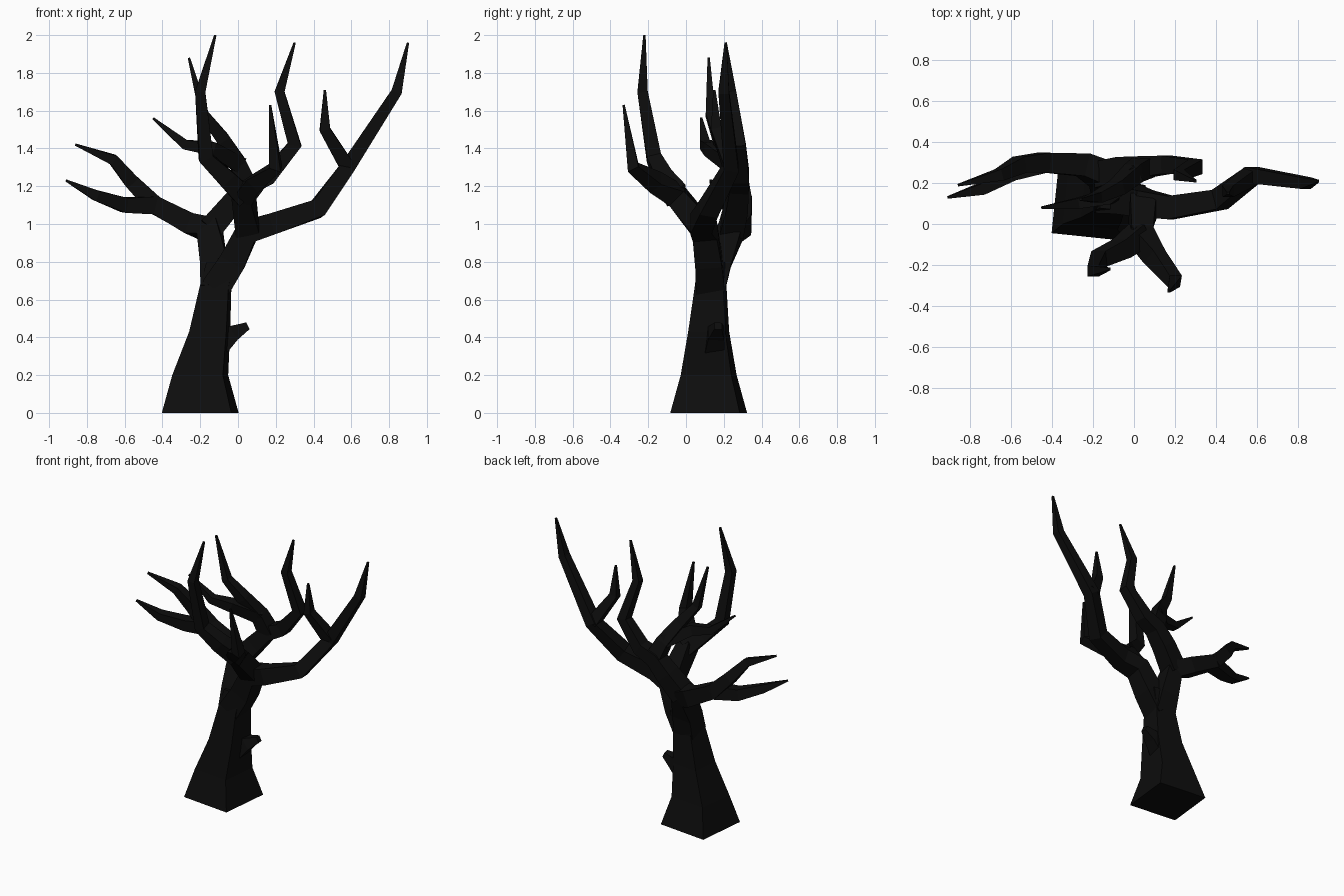
import bpy
import bmesh
from math import radians, cos, sin
from mathutils import Vector

default_cube = bpy.data.objects.get("Cube")
if default_cube:
    bpy.data.objects.remove(default_cube, do_unlink=True)

# One near-black bark colour
bark_colour = (0.004, 0.004, 0.004, 1)
bark = bpy.data.materials.new("charred_bark")
bark.use_nodes = True
bark.diffuse_color = bark_colour
bark.node_tree.nodes["Principled BSDF"].inputs["Base Color"].default_value = bark_colour


def square_ring(bm, centre, axis, width, twist):
    """Square cross-section across the axis, with one side facing the front."""
    side = axis.cross(Vector((0, -1, 0))).normalized()
    depth = axis.cross(side).normalized()
    ring = []
    for corner in range(4):
        angle = radians(45 + 90 * corner + twist)
        offset = side * cos(angle) + depth * sin(angle)
        ring.append(bm.verts.new(centre + offset * width / 2 ** 0.5))
    return ring


def make_object(name, bm):
    """Turn the finished limb into an object with flat bark faces."""
    bmesh.ops.recalc_face_normals(bm, faces=bm.faces)
    mesh = bpy.data.meshes.new(name)
    bm.to_mesh(mesh)
    bm.free()
    mesh.materials.append(bark)
    limb_object = bpy.data.objects.new(name, mesh)
    bpy.context.collection.objects.link(limb_object)


def grow_limb(name, joint, path, tip=0.012, curve=0.6, level=False, twist=0):
    """Grow a tapering limb from a joint (point, width); return its joints."""
    start, start_width = joint
    points = [Vector(start)] + [Vector(point) for point in path]
    last = len(points) - 1
    bm = bmesh.new()
    rings = []
    joints = []
    for index, point in enumerate(points):
        # Average the neighbouring directions so that bends stay even
        before = (point - points[max(index - 1, 0)]).normalized()
        after = (points[min(index + 1, last)] - point).normalized()
        axis = Vector((0, 0, 1)) if level else (before + after).normalized()
        width = tip + (start_width - tip) * (1 - index / last) ** curve
        rings.append(square_ring(bm, point, axis, width, twist))
        joints.append((point, width))
    for lower, upper in zip(rings, rings[1:]):
        for corner in range(4):
            following = (corner + 1) % 4
            bm.faces.new((lower[corner], lower[following], upper[following], upper[corner]))
    bm.faces.new(rings[0])
    bm.faces.new(rings[-1])
    make_object(name, bm)
    return joints


# Flared trunk and its broken stub
trunk = grow_limb("trunk", ((-.2, .12, 0), .37),
                  [(-.2, .12, .2), (-.15, .12, .43), (-.12, .13, .66), (-.09, .14, .8)],
                  tip=.14, curve=2, level=True, twist=-6)
grow_limb("broken_stub", ((-.12, .15, .33), .11),
          [(-.03, .16, .42), (.05, .17, .46)], tip=.04)

# Right stem and branch, with its upper twig
right_branch = grow_limb("right_branch", trunk[3], [
    (-.13, .17, .8), (-.15, .24, .97), (-.25, .29, 1), (-.44, .3, 1.1),
    (-.6, .25, 1.1), (-.75, .17, 1.15), (-.91, .13, 1.23)])
grow_limb("right_upper_twig", right_branch[4], [
    (-.56, .29, 1.22), (-.66, .24, 1.34), (-.86, .19, 1.42)])

# Back branch rising from the right stem
back_branch = grow_limb("back_branch", right_branch[2], [
    (-.04, .27, 1.1), (.05, .28, 1.2), (.16, .29, 1.25),
    (.3, .28, 1.42), (.22, .24, 1.7), (.3, .21, 1.96)])
inner_branch = grow_limb("inner_branch", back_branch[2], [
    (0, .25, 1.32), (-.08, .18, 1.45), (-.18, .13, 1.58), (-.26, .12, 1.88)])
grow_limb("inner_twig", inner_branch[1], [
    (-.14, .13, 1.4), (-.28, .1, 1.42), (-.45, .08, 1.56)])

# Long left stem and branch, with its twig
left_branch = grow_limb("left_branch", trunk[3], [
    (-.03, .12, .8), (.05, .1, .96), (.18, .08, 1), (.42, .12, 1.08),
    (.58, .24, 1.3), (.84, .2, 1.7), (.9, .21, 1.96)])
grow_limb("left_twig", left_branch[5], [(.46, .16, 1.5), (.46, .15, 1.71)])

# Front branch splitting into two upright twigs
front_branch = grow_limb("front_branch", left_branch[2], [
    (.03, -.05, 1.15), (.1, -.16, 1.22), (.2, -.28, 1.3), (.17, -.33, 1.63)])
grow_limb("front_upper_twig", front_branch[1], [
    (-.06, -.12, 1.24), (-.17, -.17, 1.35), (-.2, -.23, 1.7), (-.12, -.22, 2)])
